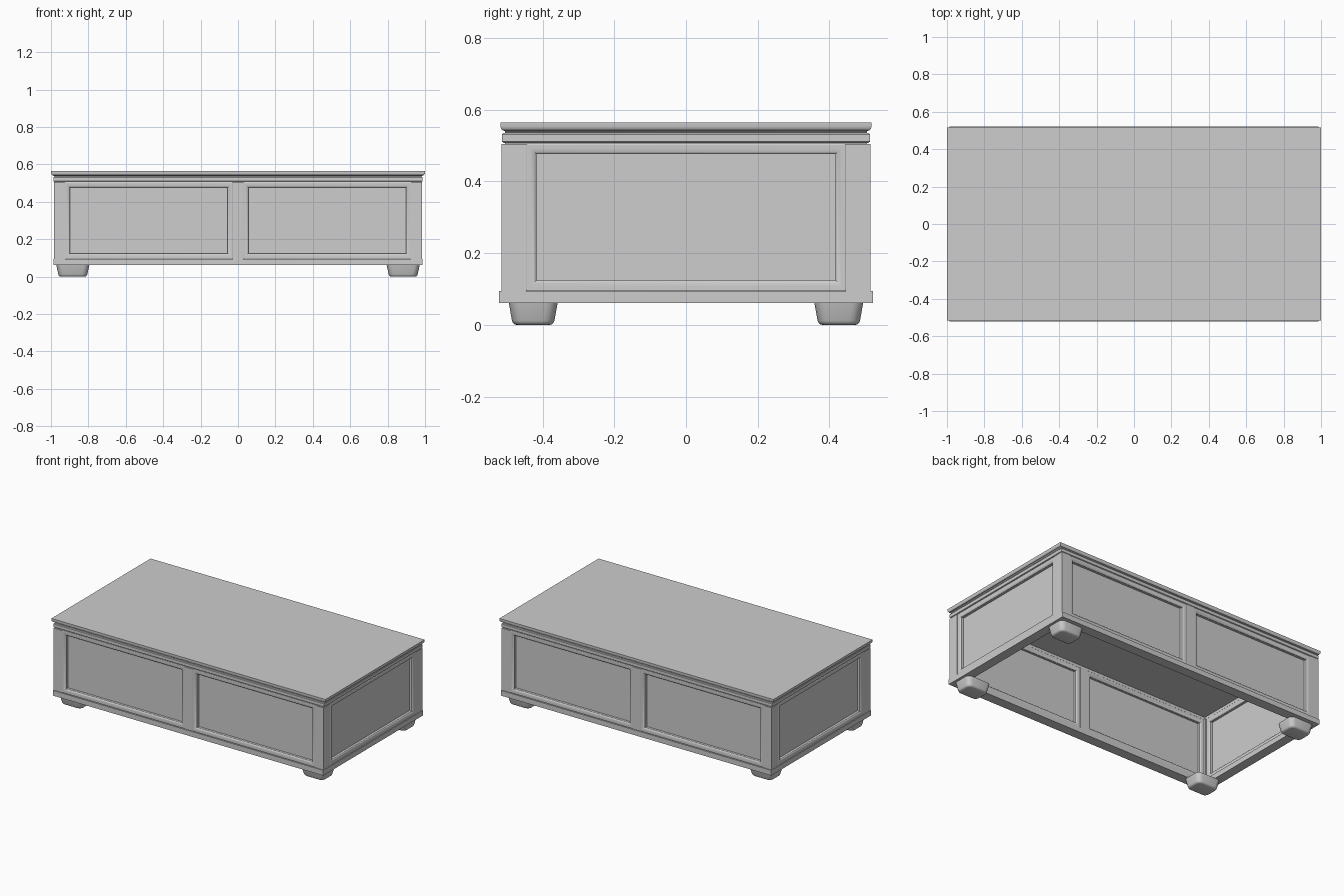
import bpy, bmesh, math
from mathutils import Vector

if "Cube" in bpy.data.objects:
    bpy.data.objects.remove(bpy.data.objects["Cube"])

grey = bpy.data.materials.new("plain_grey")
grey.diffuse_color = (0.61, 0.61, 0.61, 1)
grey.use_nodes = True
grey.node_tree.nodes["Principled BSDF"].inputs["Base Color"].default_value = grey.diffuse_color

W, D = 0.985, 0.515          # half width and half depth of the cabinet body
Z0, Z1 = 0.095, 0.505        # bottom and top of the panelled sides


def finish(name, bm):
    bmesh.ops.recalc_face_normals(bm, faces=bm.faces)
    me = bpy.data.meshes.new(name)
    bm.to_mesh(me)
    bm.free()
    me.materials.append(grey)
    me.shade_smooth()
    me.set_sharp_from_angle(angle=math.radians(30))
    ob = bpy.data.objects.new(name, me)
    bpy.context.collection.objects.link(ob)
    return ob


def loft(name, rings, close=False):
    """Skin a series of rings, capped at the ends or joined into a loop."""
    bm = bmesh.new()
    vs = [[bm.verts.new(p) for p in r] for r in rings]
    n = len(vs[0])
    pairs = list(zip(vs, vs[1:]))
    if close:
        pairs.append((vs[-1], vs[0]))
    else:
        bm.faces.new(vs[0])
        bm.faces.new(vs[-1])
    for a, b in pairs:
        for i in range(n):
            j = (i + 1) % n
            bm.faces.new((a[i], a[j], b[j], b[i]))
    return finish(name, bm)


def rect(cx, cy, hx, hy, z):
    return [(cx + sx * hx, cy + sy * hy, z)
            for sx, sy in ((-1, -1), (1, -1), (1, 1), (-1, 1))]


def box(name, x0, x1, y0, y1, z0, z1):
    c = ((x0 + x1) / 2, (y0 + y1) / 2, abs(x1 - x0) / 2, abs(y1 - y0) / 2)
    return loft(name, [rect(*c, z0), rect(*c, z1)])


def slab(name, profile, close=False):
    """Stacked rectangular profile given as (half x, half y, z)."""
    return loft(name, [rect(0, 0, *p) for p in profile], close)


def panel(name, along, outward, plane, a, b):
    """Recessed panel with a mitred moulding, on a vertical plane."""
    u, n = Vector(along), Vector(outward)

    def ring(inset, depth):
        return [u * s + n * (plane - depth) + Vector((0, 0, z))
                for s, z in ((a + inset, Z0 + inset), (b - inset, Z0 + inset),
                             (b - inset, Z1 - inset), (a + inset, Z1 - inset))]
    # gently rounded face with a square step, mirrored inside the cabinet
    outer = [(0, 0.003), (0.003, 0.001), (0.012, 0.001), (0.021, 0.003),
             (0.027, 0.007), (0.029, 0.01)]
    profile = outer + [(i, 0.056 - d) for i, d in reversed(outer)]
    loft(name + "_moulding", [ring(i, d) for i, d in profile], close=True)
    loft(name + "_board", [ring(0.02, 0.026), ring(0.02, 0.032)])


# table top with a shaped lower edge
slab("table_top", [(0.984, 0.502, 0.537), (0.988, 0.506, 0.541),
                   (0.994, 0.512, 0.543), (0.998, 0.516, 0.548),
                   (1.0, 0.517, 0.554), (1.0, 0.517, 0.565)])
# upper rail and neck as hollow frames around a thin inner board
slab("upper_rail", [(0.983, 0.509, 0.508), (0.987, 0.513, 0.511),
                    (0.987, 0.513, 0.531), (0.984, 0.51, 0.535),
                    (0.93, 0.46, 0.535), (0.93, 0.46, 0.508)], close=True)
slab("neck", [(0.98, 0.505, 0.503), (0.98, 0.505, 0.539),
              (0.93, 0.46, 0.539), (0.93, 0.46, 0.503)], close=True)
slab("inner_board", [(0.935, 0.465, 0.521), (0.935, 0.465, 0.537)])

# open base frame
slab("base_frame", [(0.987, 0.521, 0.061), (0.987, 0.521, Z0),
                    (0.925, 0.455, Z0), (0.925, 0.455, 0.061)], close=True)

# corner posts and feet
for sx, lr in ((-1, "left"), (1, "right")):
    for sy, fb in ((-1, "front"), (1, "back")):
        tag = fb + "_" + lr
        box("post_" + tag, *sorted((sx * 0.925, sx * W)),
            *sorted((sy * 0.446, sy * D)), Z0, Z1)

        cx, cy = sx * 0.883, sy * 0.426
        foot = loft("foot_" + tag, [rect(cx, cy, 0.075, 0.057, 0),
                                    rect(cx, cy, 0.088, 0.068, 0.061)])
        bm = bmesh.new()
        bm.from_mesh(foot.data)
        up = [e for e in bm.edges
              if abs(e.verts[0].co.z - e.verts[1].co.z) > 0.01]
        bmesh.ops.bevel(bm, geom=up, offset=0.03, segments=4,
                        affect='EDGES', profile=0.5)
        low = [e for e in bm.edges if max(v.co.z for v in e.verts) < 0.001]
        bmesh.ops.bevel(bm, geom=low, offset=0.012, segments=3,
                        affect='EDGES', profile=0.5)
        bm.to_mesh(foot.data)
        bm.free()
        foot.data.shade_smooth()
        foot.data.set_sharp_from_angle(angle=math.radians(60))

# long sides: two panels and a centre stile each
for s, side in ((-1, "front"), (1, "back")):
    box("centre_stile_" + side, -0.028, 0.028,
        *sorted((s * (D - 0.057), s * D)), Z0, Z1)
    panel(side + "_panel_left", (1, 0, 0), (0, s, 0), D, -0.927, -0.027)
    panel(side + "_panel_right", (1, 0, 0), (0, s, 0), D, 0.027, 0.927)

# short sides: one panel each
for s, side in ((-1, "left"), (1, "right")):
    panel(side + "_panel", (0, 1, 0), (s, 0, 0), W, -0.446, 0.446)
